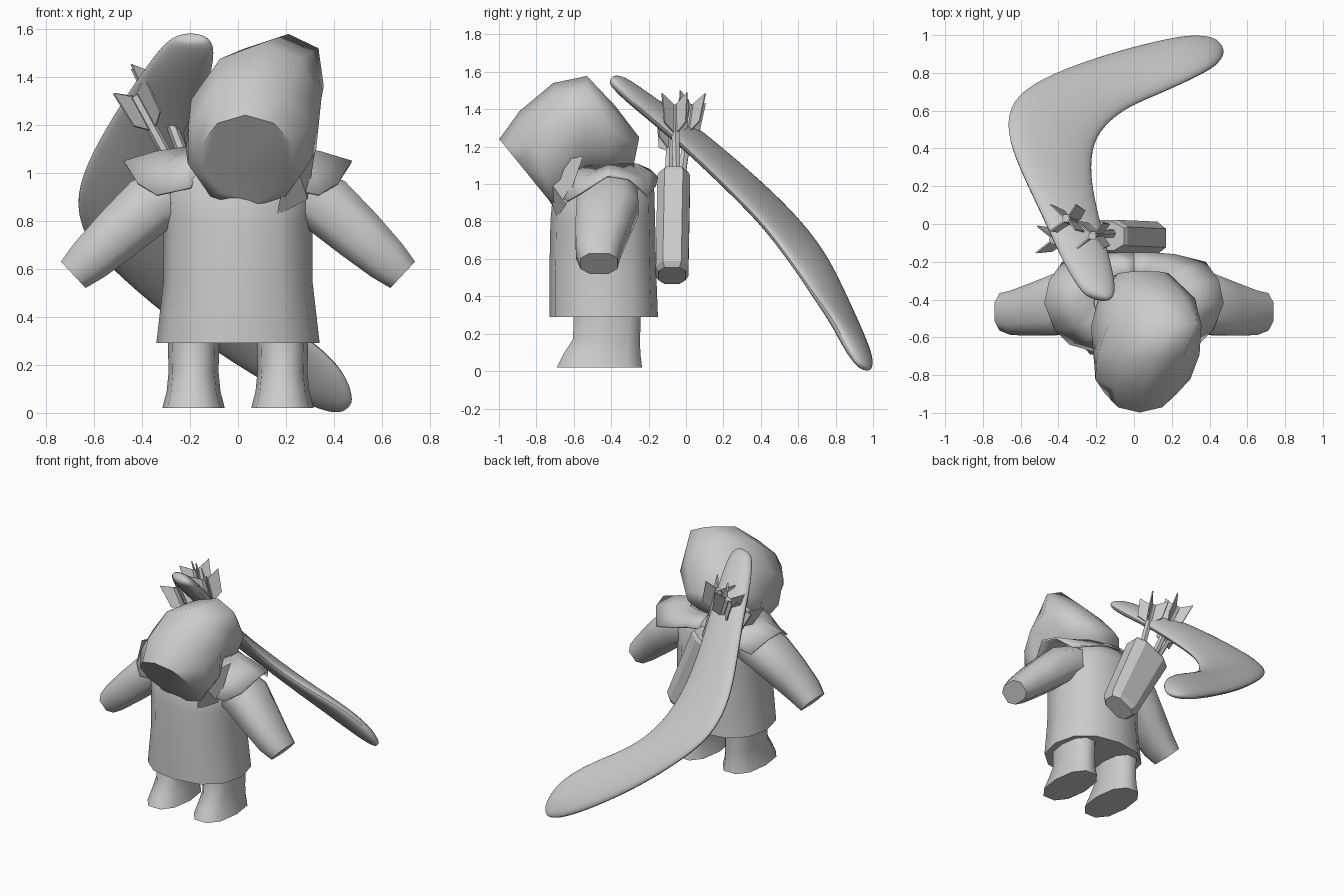
import bpy, bmesh, math
from mathutils import Vector as V

cube = bpy.data.objects.get("Cube")
if cube:
    bpy.data.objects.remove(cube)

grey = bpy.data.materials.new("plain grey")
grey.use_nodes = True
GREY = (0.6, 0.6, 0.6, 1)
grey.diffuse_color = GREY
grey.node_tree.nodes["Principled BSDF"].inputs["Base Color"].default_value = GREY


def finish(name, bm, smooth=None):
    bmesh.ops.recalc_face_normals(bm, faces=bm.faces)
    me = bpy.data.meshes.new(name)
    bm.to_mesh(me)
    bm.free()
    ob = bpy.data.objects.new(name, me)
    bpy.context.collection.objects.link(ob)
    me.materials.append(grey)
    if smooth:
        bpy.ops.object.select_all(action='DESELECT')
        ob.select_set(True)
        bpy.context.view_layer.objects.active = ob
        bpy.ops.object.shade_smooth_by_angle(angle=math.radians(smooth))
    return ob


def loft(name, rings, n=10, smooth=50, power=1.0, turn=0.0):
    """Skin elliptical rings given as (centre, half axis, other half axis)."""
    bm = bmesh.new()
    loops = []
    for c, u, v in rings:
        loop = []
        for i in range(n):
            a = math.tau * (i + turn) / n
            p, q = math.cos(a), math.sin(a)
            p = math.copysign(abs(p) ** power, p)
            q = math.copysign(abs(q) ** power, q)
            loop.append(bm.verts.new(V(c) + V(u) * p + V(v) * q))
        loops.append(loop)
    for a, b in zip(loops, loops[1:]):
        for i in range(n):
            j = (i + 1) % n
            bm.faces.new((a[i], a[j], b[j], b[i]))
    bm.faces.new(loops[0])
    bm.faces.new(loops[-1])
    return finish(name, bm, smooth)


def flat_ring(x, y, z, rx, ry):
    return (x, y, z), (rx, 0, 0), (0, ry, 0)


# Tunic
loft("tunic", [flat_ring(0, y, z, rx, ry) for z, y, rx, ry in [
    (.29, -.44, .34, .29), (.55, -.445, .31, .285), (.8, -.445, .31, .28),
    (.97, -.44, .32, .27), (1.05, -.43, .25, .23), (1.1, -.43, .16, .17)]],
    n=12, power=.85)

for s, side in ((1, "left"), (-1, "right")):
    # Legs with the foot pushed forward
    loft(side + "_leg", [flat_ring(s * .185, y, z, rx, ry) for z, y, rx, ry in [
        (.02, -.463, .13, .238), (.09, -.45, .112, .215), (.17, -.425, .104, .187),
        (.32, -.42, .108, .187)]], n=10, smooth=70, power=.85)

    # Arms hanging outwards
    loft(side + "_arm", [((s * x, y, z), (s * h * .68, 0, h * .73), (0, w, 0))
         for x, y, z, h, w in [(.2, -.42, .94, .14, .17), (.36, -.42, .87, .135, .175),
                               (.5, -.45, .745, .12, .15), (.62, -.47, .635, .1, .125),
                               (.686, -.465, .575, .08, .105)]],
         n=8, smooth=70, power=.75, turn=.5)

    # Flared shoulder cape, meeting its twin behind the neck
    outer = [(.2, -.68, .94), (.34, -.64, .91), (.42, -.56, .96), (.475, -.42, 1.05),
             (.45, -.3, 1.03), (.38, -.2, .94), (.22, -.16, .99), (.1, -.15, 1.03), (0, -.15, 1.04)]
    bm = bmesh.new()
    strips = []
    for x, y, z in outer:
        mid = (x * .72, -.43 + (y + .43) * .85, max(z + .04, 1.04))
        top = (x * .45, -.43 + (y + .43) * .6, 1.11)
        strips.append([bm.verts.new((s * p[0], p[1], p[2])) for p in ((x, y, z), mid, top)])
    for a, b in zip(strips, strips[1:]):
        for k in range(2):
            bm.faces.new((a[k], a[k + 1], b[k + 1], b[k]))
    cape = finish(side + "_shoulder_cape", bm, 40)
    cape.modifiers.new("thickness", 'SOLIDIFY').thickness = .012

# Hood, from the slanted face opening to the nape
hood = []
for top, bottom, w in [
        ((.03, -.998, 1.24), (.05, -.71, .885), .2),
        ((.05, -.89, 1.39), (.04, -.69, .85), .265),
        ((.1, -.71, 1.54), (.03, -.66, .86), .285),
        ((.21, -.53, 1.578), (-.08, -.55, .95), .26),
        ((.13, -.38, 1.42), (0, -.42, 1.02), .25),
        ((.06, -.25, 1.25), (.03, -.28, 1.1), .14)]:
    top, bottom = V(top), V(bottom)
    hood.append(((top + bottom) / 2, (top - bottom) / 2, (w, 0, 0)))
loft("hood", hood, n=10, smooth=60)

# Hanging hood corner beside the face
bm = bmesh.new()
tip = [bm.verts.new(p) for p in ((.22, -.79, 1.1), (.16, -.69, .82), (.29, -.64, .89), (.33, -.55, 1.15))]
for tri in ((0, 1, 2), (0, 2, 3), (0, 3, 1), (1, 3, 2)):
    bm.faces.new([tip[i] for i in tri])
finish("hood_corner", bm)

# Quiver slung across the back
low, high = V((.075, -.075, .51)), V((-.18, -.065, 1.03))
axis = (high - low).normalized()
across = V((0, 1, 0)).cross(axis).normalized()
loft("quiver", [(low.lerp(high, t), across * a, V((0, d, 0)))
     for t, a, d in [(0, .105, .075), (.05, .125, .092), (.96, .16, .092), (1, .15, .08)]],
     n=8, smooth=25, power=.65, turn=.5)

# Arrows with four fins each
for k, (base, end) in enumerate([((-.24, -.09, .97), (-.43, -.085, 1.32)),
                                 ((-.2, -.03, 1.0), (-.36, .03, 1.42)),
                                 ((-.11, -.05, 1.03), (-.22, -.06, 1.42))], 1):
    base, end = V(base), V(end)
    d = (end - base).normalized()
    u = d.cross(V((0, 1, 0))).normalized()
    w = d.cross(u)
    loft(f"arrow_shaft_{k}", [(p, u * .024, w * .024) for p in (base, end)], n=6, smooth=30)
    bm = bmesh.new()
    for i in range(4):
        a = math.tau * (i + .5) / 4
        r = u * math.cos(a) + w * math.sin(a)
        bm.faces.new([bm.verts.new(end + d * h + r * q)
                      for h, q in ((-.16, .01), (-.11, .085), (.05, .1), (0, .01))])
    fins = finish(f"arrow_fins_{k}", bm)
    fins.modifiers.new("thickness", 'SOLIDIFY').thickness = .008

# Large bent boomerang: outer and inner edge points
edges = [((-.25, -.385, 1.565), (-.15, -.41, 1.565)),
         ((-.3, -.33, 1.55), (-.1, -.395, 1.545)),
         ((-.39, -.18, 1.44), (-.09, -.31, 1.46)),
         ((-.5, .07, 1.28), (-.16, -.05, 1.24)),
         ((-.615, .3, 1.09), (-.22, .2, 1.0)),
         ((-.69, .5, .91), (-.22, .4, .8)),
         ((-.66, .66, .74), (-.15, .52, .64)),
         ((-.51, .77, .58), (-.02, .62, .5)),
         ((-.25, .87, .36), (.15, .69, .4)),
         ((.05, .955, .16), (.32, .77, .3)),
         ((.28, 1.0, .035), (.45, .84, .17)),
         ((.4, .99, .0), (.48, .9, .06)),
         ((.44, .97, .01), (.47, .93, .03))]
pairs = [(V(a), V(b)) for a, b in edges]
mids = [(a + b) / 2 for a, b in pairs]
rings = []
for i, (a, b) in enumerate(pairs):
    along = mids[min(i + 1, len(mids) - 1)] - mids[max(i - 1, 0)]
    half = (b - a) * .53
    rings.append((mids[i], half, along.cross(half).normalized() * min(.055, half.length * .42)))
boomerang = loft("boomerang", rings, n=8, smooth=80)
rounding = boomerang.modifiers.new("rounding", 'SUBSURF')
rounding.levels = rounding.render_levels = 2
